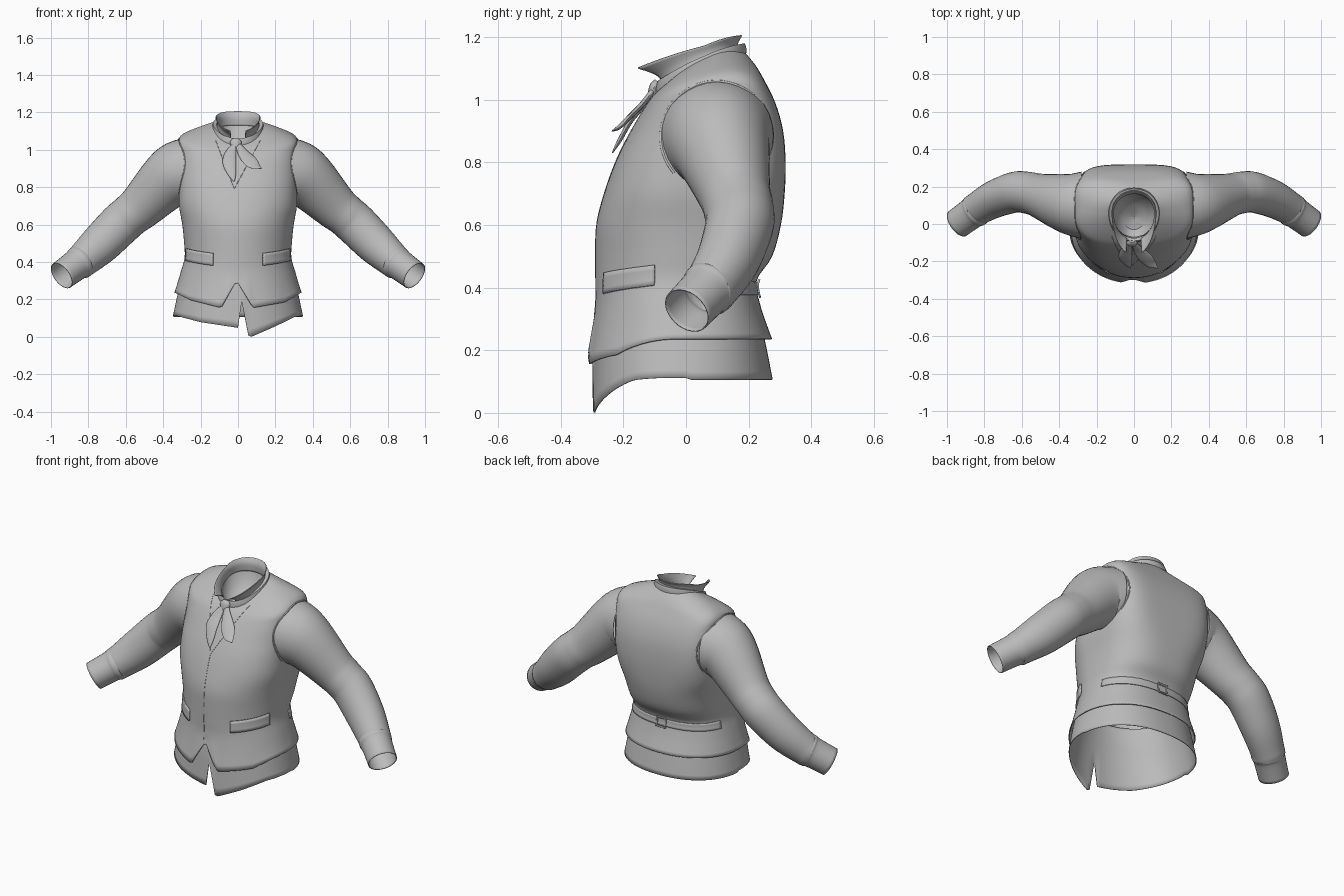
import bpy, bmesh, math
from mathutils import Vector
from mathutils.bvhtree import BVHTree

if "Cube" in bpy.data.objects:
    bpy.data.objects.remove(bpy.data.objects["Cube"])

cloth = bpy.data.materials.new("grey_cloth")
cloth.diffuse_color = (0.5, 0.5, 0.5, 1)
cloth.use_nodes = True
cloth.node_tree.nodes["Principled BSDF"].inputs["Base Color"].default_value = cloth.diffuse_color


def finish(me, name, thick=0.0, angle=40):
    ob = bpy.data.objects.new(name, me)
    bpy.context.collection.objects.link(ob)
    me.materials.append(cloth)
    bpy.ops.object.select_all(action='DESELECT')
    ob.select_set(True)
    bpy.context.view_layer.objects.active = ob
    bpy.ops.object.shade_smooth_by_angle(angle=math.radians(angle))
    if thick:
        m = ob.modifiers.new("thickness", 'SOLIDIFY')
        m.thickness, m.offset = thick, 0
    return ob


def loft(name, rows, closed=True, thick=0.0, caps=False):
    """Skin a list of point rows."""
    bm = bmesh.new()
    vs = [[bm.verts.new(p) for p in r] for r in rows]
    n = len(rows[0])
    for a, b in zip(vs, vs[1:]):
        for i in range(n if closed else n - 1):
            j = (i + 1) % n
            bm.faces.new((a[i], a[j], b[j], b[i]))
    if caps:
        bm.faces.new(vs[0][::-1])
        bm.faces.new(vs[-1])
    bmesh.ops.recalc_face_normals(bm, faces=bm.faces)
    me = bpy.data.meshes.new(name)
    bm.to_mesh(me)
    bm.free()
    return finish(me, name, thick)


def smooth_keys(keys, steps):
    """Catmull-Rom interpolation of tuples."""
    out = []
    for i in range(len(keys) - 1):
        p = [keys[max(0, min(len(keys) - 1, i + k))] for k in (-1, 0, 1, 2)]
        for s in range(steps):
            t = s / steps
            out.append(tuple(
                b + 0.5 * t * (c - a + t * (2*a - 5*b + 4*c - d + t * (3*(b - c) + d - a)))
                for a, b, c, d in zip(*p)))
    return out + [keys[-1]]


def ring(k, n=128, gap=0.0):
    """Body ring: front/side/back height, half width, front/mid/back depth, squareness."""
    zf, zs, zb, hw, yf, yc, yb, pf, pb = k
    pts = []
    for i in range(n):
        a = -math.pi/2 + gap + (2*math.pi - 2*gap) * i / (n - 1 if gap else n)
        c, s = math.cos(a), math.sin(a)
        p = pb if s > 0 else pf
        x = hw * math.copysign(abs(c) ** p, c)
        sy = math.copysign(abs(s) ** p, s)
        y = yc + sy * ((yb - yc) if s > 0 else (yc - yf))
        pts.append(Vector((x, y, zs + (zb - zf)/2*sy + ((zf + zb)/2 - zs)*sy*sy)))
    return pts


def piecewise(x, pts):
    if x <= pts[0][0]:
        return pts[0][1]
    for (x0, z0), (x1, z1) in zip(pts, pts[1:]):
        if x <= x1:
            return z0 + (z1 - z0) * (x - x0) / (x1 - x0)
    return pts[-1][1]


def shape_hem(rows, z0, ztop, front, back):
    """Bend the lowest rows to a cut hem line."""
    for r in rows:
        for v in r:
            if v.z < ztop:
                h = piecewise(v.x, front) if v.y < 0 else back
                v.z = h + (v.z - z0) / (ztop - z0) * (ztop - h)


def tube(name, keys, ref, steps=5, n=32, first=None, sx=1, thick=0.0, caps=False):
    """Elliptic tube; keys are x, y, z, radius along ref, other radius."""
    ks = smooth_keys(keys, steps)
    cs = [Vector(k[:3]) for k in ks]
    rows = []
    for i, k in enumerate(ks):
        t = (cs[min(i + 1, len(cs) - 1)] - cs[max(i - 1, 0)]).normalized()
        if first:
            t = t.lerp(Vector(first), max(0, 1 - i / (2*steps))).normalized()
        u = (ref - t * ref.dot(t)).normalized()
        w = t.cross(u)
        row = []
        for j in range(n):
            a = 2*math.pi*j/n
            p = cs[i] + u*k[3]*math.cos(a) + w*k[4]*math.sin(a)
            row.append(Vector((p.x*sx, p.y, p.z)))
        rows.append(row)
    return loft(name, rows, True, thick, caps)


# Vest body
vest_keys = [
    (.20, .20, .20, .337, -.315, -.02, .272, .97, .9),
    (.33, .33, .33, .308, -.288, -.02, .238, 1, .85),
    (.42, .42, .42, .283, -.286, -.02, .222, 1, .8),
    (.50, .50, .50, .285, -.286, -.02, .272, 1, .75),
    (.60, .60, .60, .295, -.283, -.02, .300, .97, .68),
    (.70, .70, .70, .312, -.258, -.02, .312, .92, .55),
    (.80, .80, .80, .312, -.222, -.01, .315, .88, .45),
    (.89, .90, .90, .312, -.178, .02, .307, .85, .42),
    (.96, 1.0, .99, .313, -.138, .05, .282, .8, .42),
    (1.0, 1.065, 1.065, .306, -.112, .07, .245, .8, .46),
    (1.02, 1.11, 1.11, .210, -.095, .07, .218, .9, .75),
    (1.03, 1.135, 1.15, .122, -.080, .07, .185, 1, 1)]
rows = [ring(k) for k in smooth_keys(vest_keys, 4)]
shape_hem(rows, .20, .33, [(-.335, .235), (-.25, .195), (-.09, .155), (-.008, .30),
                           (.08, .155), (.25, .185), (.335, .235)], .235)
for r in rows:
    for v in r:  # keep the flare even around the front notch
        if abs(v.x) < .1 and v.y < 0 and v.z < .33:
            v.y = max(v.y, -.286 - .03 * (.33 - v.z) / .17)
vest = loft("vest", rows, thick=.006)
surface = BVHTree.FromPolygons([v.co for v in vest.data.vertices],
                               [list(p.vertices) for p in vest.data.polygons])

# Shirt tail with a split front
rows = [ring(k) for k in smooth_keys([
    (.10, .10, .10, .345, -.297, -.02, .275, .95, .9),
    (.24, .24, .24, .318, -.288, -.02, .248, .95, .88),
    (.33, .33, .33, .295, -.276, -.02, .225, .97, .85),
    (.42, .42, .42, .270, -.272, -.02, .210, 1, .8)], 4)]
shape_hem(rows, .10, .24, [(-.34, .115), (-.2, .078), (0, .048), (.02, .19), (.058, -.006),
                           (.2, .056), (.3, .105), (.34, .112)], .106)
loft("shirt_tail", rows, thick=.004)

# Shirt collar, open at the front, and the lining below it
loft("shirt_collar", [ring(k, 64, .36) for k in smooth_keys([
    (1.03, 1.10, 1.13, .115, -.075, .06, .165, 1, 1),
    (1.07, 1.145, 1.175, .110, -.100, .06, .163, 1, 1),
    (1.095, 1.172, 1.205, .118, -.168, .06, .178, 1, 1)], 4)], False, .004)
loft("neck_lining", [ring(k, 48) for k in (
    (1.03, 1.10, 1.13, .114, -.075, .06, .164, 1, 1),
    (.99, 1.04, 1.07, .10, -.07, .05, .15, 1, 1),
    (.96, .99, 1.01, .06, -.03, .04, .10, 1, 1),
    (.97, .97, .97, .004, .03, .035, .04, 1, 1))], caps=False)

# Neckerchief band, knot and tails
loft("neckerchief_band", [ring(k, 64) for k in (
    (1.02, 1.095, 1.135, .115, -.075, .06, .165, 1, 1),
    (1.015, 1.085, 1.135, .137, -.092, .06, .190, 1, 1),
    (1.035, 1.11, 1.16, .141, -.097, .06, .194, 1, 1),
    (1.06, 1.14, 1.18, .134, -.090, .06, .188, 1, 1),
    (1.055, 1.135, 1.175, .115, -.075, .06, .165, 1, 1))])
X, Y = Vector((1, 0, 0)), Vector((0, 1, 0))
tube("neckerchief_knot", [(-.012, -.092, 1.06, .014, .008), (-.012, -.1, 1.045, .03, .015),
                          (-.012, -.107, 1.02, .026, .015), (-.012, -.112, .995, .014, .01)],
     X, n=16, caps=True)
tube("neckerchief_tail_long", [(-.018, -.105, 1.03, .012, .009), (-.04, -.138, .98, .03, .009),
     (-.046, -.178, .93, .036, .008), (-.032, -.212, .87, .022, .007),
     (-.02, -.235, .83, .002, .002)], X, n=16, caps=True)
tube("neckerchief_tail_short", [(0, -.105, 1.03, .012, .009), (.025, -.14, .985, .028, .009),
     (.06, -.18, .945, .038, .008), (.09, -.21, .915, .03, .007),
     (.125, -.235, .9, .003, .002)], X, n=16, caps=True)

# Sleeves with cuffs
sleeve = [(.28, .10, .885, .178, .178), (.34, .105, .868, .163, .168),
          (.41, .125, .805, .142, .146), (.515, .155, .700, .114, .122),
          (.575, .168, .650, .110, .113), (.635, .170, .597, .107, .113),
          (.74, .135, .492, .098, .106), (.83, .085, .410, .087, .090),
          (.85, .070, .395, .088, .088), (.87, .056, .381, .082, .081),
          (.943, .003, .327, .079, .077)]
for side, sx in (("right", -1), ("left", 1)):
    tube(side + "_sleeve", sleeve, Y, first=(1, 0, 0), sx=sx, thick=.004)


def snap(origin, direction, off):
    hit, nor, _, _ = surface.ray_cast(Vector(origin), Vector(direction))
    if hit is None:
        return None
    if nor.dot(Vector(direction)) > 0:
        nor = -nor
    return hit + nor * off


def patch(name, a0, a1, z0, z1, off=.007, thick=.008, slope=0.0, n=16):
    """Plate wrapped on the vest between two angles and heights."""
    rows = []
    for j in range(5):
        row = []
        for i in range(n + 1):
            a = math.radians(a0 + (a1 - a0) * i / n)
            z = z0 + (z1 - z0) * j / 4 + slope * i / n
            d = Vector((math.cos(a), math.sin(a), 0))
            row.append(snap(d + Vector((0, 0, z)), -d, off))
        rows.append(row)
    return loft(name, rows, False, thick)


def piping(name, pts, radius):
    cu = bpy.data.curves.new(name, 'CURVE')
    cu.dimensions, cu.bevel_depth, cu.bevel_resolution = '3D', radius, 2
    sp = cu.splines.new('POLY')
    pts = [p for p in pts if p is not None]
    sp.points.add(len(pts) - 1)
    for q, p in zip(sp.points, pts):
        q.co = (*p, 1)
    ob = bpy.data.objects.new(name, cu)
    bpy.context.collection.objects.link(ob)
    cu.materials.append(cloth)


# Pocket flaps
patch("left_pocket_flap", -63, -20, .38, .447, slope=.026)
patch("right_pocket_flap", -117, -160, .38, .447, slope=.026)

# Back belt and buckle frame
patch("back_belt", 15, 165, .375, .42, .005, .005, n=48)
for nm, a0, a1, z0, z1 in (("top", 82, 98, .422, .430), ("bottom", 82, 98, .365, .373),
                           ("left", 96, 98, .365, .430), ("right", 82, 84, .365, .430)):
    patch("buckle_" + nm, a0, a1, z0, z1, .009, .006, n=6)

# Front closing edge and neckline edges
piping("front_edge", [snap((-.02, -1, .31 + .02*i), (0, 1, 0), .003) for i in range(25)], .0015)
for side, sx in (("right", -1), ("left", 1)):
    piping(side + "_neckline", [snap((-.02 + (sx*.12 + .02)*i/16, -1, .79 + .26*i/16),
                                     (0, 1, 0), .003) for i in range(17)], .0015)
    # Armhole edge
    arc = [math.radians(-40 + 260 * i / 48) for i in range(49)]
    piping(side + "_armhole_edge", [snap((sx, .098 + .178*math.cos(a), .88 + .178*math.sin(a)),
                                         (-sx, 0, 0), .002) for a in arc], .004)
